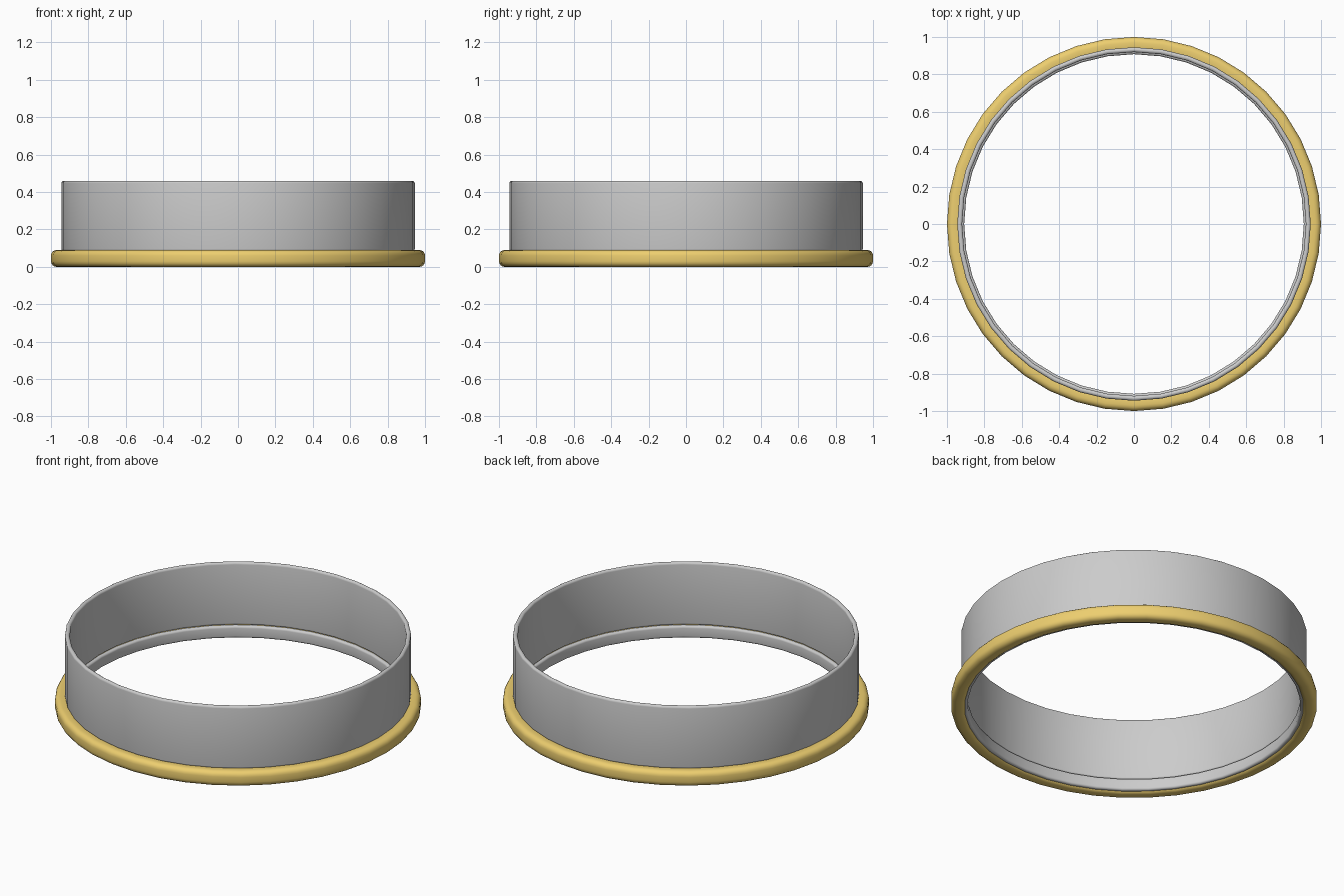
import bpy, bmesh
from math import sin, cos, pi

if "Cube" in bpy.data.objects:
    bpy.data.objects.remove(bpy.data.objects["Cube"])

SIDES = 40


def rounded_profile(r0, r1, z0, z1, bevel, steps=4):
    """Rounded rectangle in the (radius, height) plane."""
    corners = [(r1 - bevel, z0 + bevel, -pi / 2), (r1 - bevel, z1 - bevel, 0),
               (r0 + bevel, z1 - bevel, pi / 2), (r0 + bevel, z0 + bevel, pi)]
    return [(r + bevel * cos(a + pi / 2 * i / steps), z + bevel * sin(a + pi / 2 * i / steps))
            for r, z, a in corners for i in range(steps + 1)]


def ring(name, *dims, color=None):
    """Lathe a rounded rectangle around the z axis."""
    profile = rounded_profile(*dims)
    bm = bmesh.new()
    loops = []
    for i in range(SIDES):
        a = 2 * pi * i / SIDES
        loops.append([bm.verts.new((r * cos(a), r * sin(a), z)) for r, z in profile])
    n = len(profile)
    for i in range(SIDES):
        p, q = loops[i], loops[(i + 1) % SIDES]
        for j in range(n):
            k = (j + 1) % n
            bm.faces.new((p[j], q[j], q[k], p[k]))
    bmesh.ops.recalc_face_normals(bm, faces=bm.faces)
    for f in bm.faces:
        f.smooth = True
    mesh = bpy.data.meshes.new(name)
    bm.to_mesh(mesh)
    bm.free()
    obj = bpy.data.objects.new(name, mesh)
    bpy.context.collection.objects.link(obj)
    if color:
        mat = bpy.data.materials.new(name + "_gold")
        mat.diffuse_color = color
        mat.use_nodes = True
        mat.node_tree.nodes["Principled BSDF"].inputs["Base Color"].default_value = mat.diffuse_color
        mesh.materials.append(mat)
    return obj


# Tall thin wall
ring("band_wall", 0.919, 0.945, 0.083, 0.46, 0.0125)
# Gold flange around the base
ring("base_flange", 0.918, 1.0, 0.0, 0.09, 0.03, color=(0.85, 0.62, 0.16, 1))
# Grey lip lining the inside of the flange
ring("inner_lip", 0.908, 0.938, 0.01, 0.082, 0.0125)
